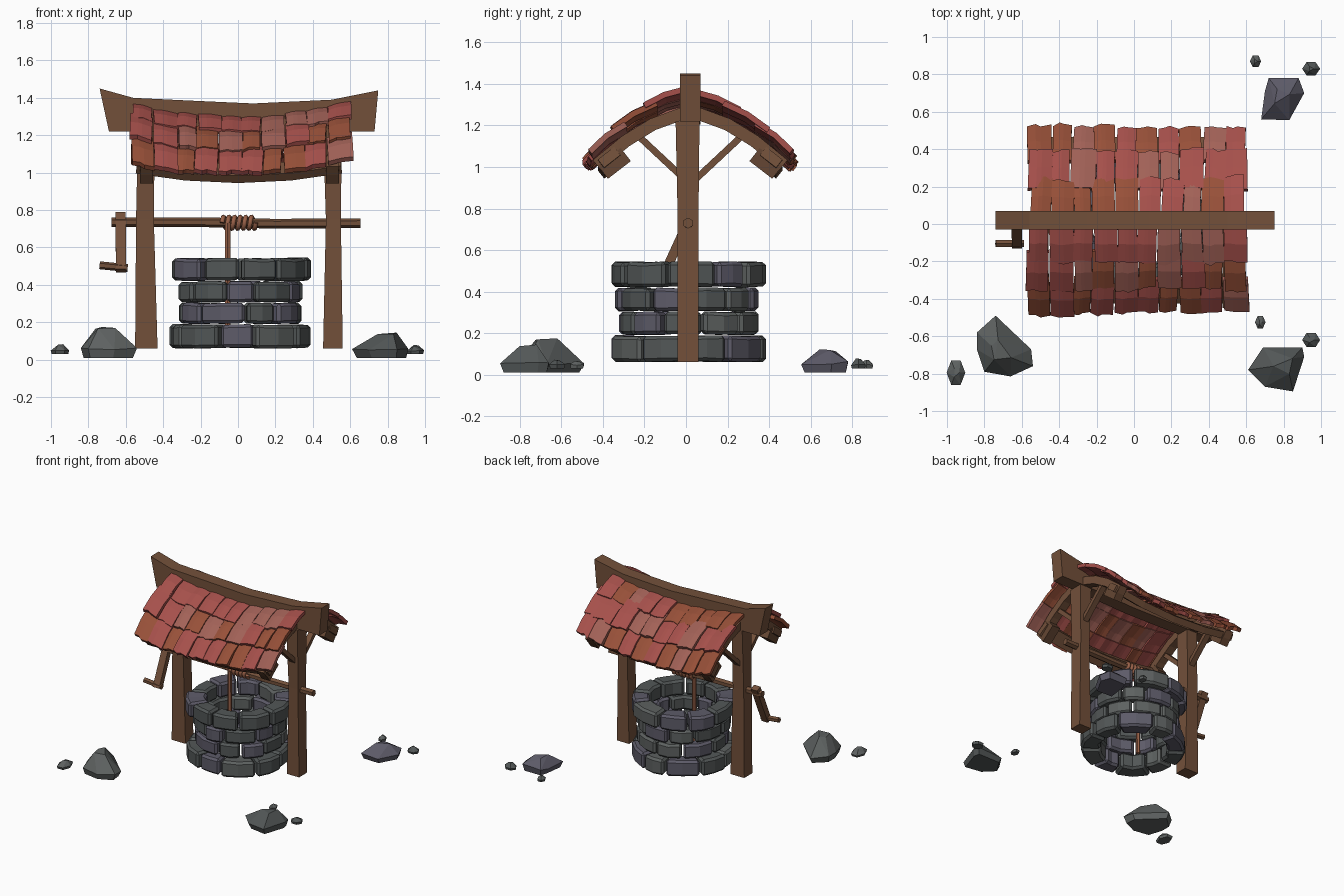
import bpy, bmesh, math, random
from mathutils import Vector

if "Cube" in bpy.data.objects:
    bpy.data.objects.remove(bpy.data.objects["Cube"])

random.seed(7)
J = lambda a: random.uniform(-a, a)


def mat(name, c):
    m = bpy.data.materials.new(name)
    m.diffuse_color = (*c, 1)
    m.use_nodes = True
    m.node_tree.nodes["Principled BSDF"].inputs["Base Color"].default_value = m.diffuse_color
    return m


WOOD = mat("wood", (0.17, 0.08, 0.042))
DARK = mat("dark_wood", (0.13, 0.062, 0.033))
ROPE = mat("rope", (0.32, 0.12, 0.065))
STONE = [mat("stone_grey", (0.11, 0.12, 0.118)), mat("stone_dark", (0.085, 0.095, 0.095)),
         mat("stone_violet", (0.11, 0.105, 0.14))]
TILE = [mat("tile_red", (0.38, 0.08, 0.07)), mat("tile_orange", (0.31, 0.08, 0.04)),
        mat("tile_pink", (0.36, 0.12, 0.095))]


def finish(name, bm, m, bevel=0):
    bmesh.ops.recalc_face_normals(bm, faces=bm.faces)
    me = bpy.data.meshes.new(name)
    bm.to_mesh(me)
    bm.free()
    me.materials.append(m)
    ob = bpy.data.objects.new(name, me)
    bpy.context.collection.objects.link(ob)
    if bevel:
        b = ob.modifiers.new("bevel", 'BEVEL')
        b.width, b.segments, b.limit_method, b.angle_limit = bevel, 1, 'ANGLE', math.radians(40)
    return ob


def loft(name, loops, m, bevel=0):
    """Skin equal-length closed sections and cap both ends."""
    bm = bmesh.new()
    vs = [[bm.verts.new(p) for p in lp] for lp in loops]
    n = len(vs[0])
    for a, b in zip(vs, vs[1:]):
        for i in range(n):
            bm.faces.new((a[i], a[(i + 1) % n], b[(i + 1) % n], b[i]))
    bm.faces.new(vs[0])
    bm.faces.new(vs[-1])
    return finish(name, bm, m, bevel)


def bar(name, path, w, h, m, side=(1, 0, 0), sides=4):
    """Bar along a path; w is measured along the side direction, h across it."""
    path, loops = [Vector(p) for p in path], []
    for i, p in enumerate(path):
        t = (path[min(i + 1, len(path) - 1)] - path[max(i - 1, 0)]).normalized()
        s = Vector(side)
        s = (s - t * s.dot(t)).normalized()
        u = t.cross(s)
        k = math.sqrt(2) if sides == 4 else 1
        ang = [2 * math.pi * (j + 0.5) / sides for j in range(sides)]
        loops.append([p + s * math.cos(a) * w / 2 * k + u * math.sin(a) * h / 2 * k for a in ang])
    return loft(name, loops, m)


def sag(x):
    return 0.065 * (x / 0.55) ** 2


# Well wall: four rings of chunky stones
RINGS = [(0.06, 0.19, 0.375), (0.19, 0.305, 0.335), (0.305, 0.42, 0.335), (0.42, 0.545, 0.375)]
for r, (z0, z1, ro) in enumerate(RINGS):
    n = 10
    cuts = [2 * math.pi * (k + 0.5 * (r % 2) + J(0.17)) / n for k in range(n)]
    cuts.append(cuts[0] + 2 * math.pi)
    for k in range(n):
        a0, a1 = cuts[k] + 0.02, cuts[k + 1] - 0.02
        dr, loops = J(0.01), []
        for t in (0, 0.5, 1):
            a = a0 + (a1 - a0) * t
            o, i, lo, hi = ro + dr + J(0.006), 0.245 + J(0.01), z0 + 0.003 + J(0.003), z1 - 0.003 + J(0.004)
            loops.append([(0.012 + q * math.cos(a), 0.008 + q * math.sin(a), z)
                          for q, z in ((i, lo), (o, lo), (o, hi), (i, hi))])
        loft(f"well_stone_{r}_{k}", loops, random.choice(STONE), 0.016)

# Posts: (z, x left, x right, y front, y back)
POSTS = {"left_post": [(0.06, -0.55, -0.43, -0.04, 0.06), (0.75, -0.545, -0.45, -0.04, 0.06),
                       (1.22, -0.535, -0.445, -0.05, 0.065)],
         "right_post": [(0.06, 0.455, 0.56, -0.04, 0.06), (0.75, 0.47, 0.55, -0.04, 0.06),
                        (1.22, 0.455, 0.555, -0.05, 0.065)]}
for name, secs in POSTS.items():
    loft(name, [[(a, c, z), (b, c, z), (b, d, z), (a, d, z)] for z, a, b, c, d in secs], WOOD)

# Sagging ridge beam: (x bottom, z bottom, x top, z top)
RIDGE = [(-0.69, 1.22, -0.74, 1.45), (-0.54, 1.22, -0.56, 1.40), (-0.25, 1.21, -0.25, 1.385),
         (0.08, 1.205, 0.08, 1.37), (0.5, 1.22, 0.5, 1.39), (0.73, 1.22, 0.75, 1.44)]
loft("ridge_beam", [[(a, -0.03, b), (a, 0.07, b), (c, 0.07, d), (c, -0.03, d)] for a, b, c, d in RIDGE], WOOD)

# Roof frame and tiles, mirrored front and back about y = 0.02
ROWS = [((0.02, 1.305), (0.225, 1.225)), ((0.17, 1.245), (0.375, 1.125)), ((0.32, 1.14), (0.5, 1.0))]
for s, side in ((-1, "front"), (1, "back")):
    Y = lambda d: 0.02 + s * d
    bar(f"{side}_eave_beam", [(x, Y(0.39), 0.995 + sag(x) * 0.8) for x in (-0.54, -0.28, 0, 0.28, 0.55)],
        0.1, 0.05, WOOD, side=(0, s * 0.78, -0.62))
    for x, lr in ((-0.49, "left"), (0.505, "right")):
        bar(f"{side}_{lr}_rafter", [(x, Y(d), z) for d, z in
            ((0.03, 1.26), (0.18, 1.205), (0.31, 1.125), (0.45, 1.01))], 0.065, 0.06, WOOD)
        bar(f"{side}_{lr}_rafter_block", [(x, Y(0.31), 1.06), (x, Y(0.42), 0.975)], 0.07, 0.08, DARK)
        bar(f"{side}_{lr}_brace", [(x, Y(0.02), 0.935), (x, Y(0.25), 1.15)], 0.045, 0.032, WOOD)
    for r, ((d0, z0), (d1, z1)) in enumerate(ROWS):
        nrm = Vector((z0 - z1, d1 - d0)).normalized()
        n = 10
        edges = [-0.565 + 1.165 * k / n + J(0.013) for k in range(n + 1)]
        for k in range(n):
            a, b = edges[k] + 0.002, edges[k + 1] - 0.002
            lift, skew, end, loops = J(0.007), J(0.012), 1 + J(0.07), []
            for u in (0, 0.35, 0.55, 1):
                e = end + J(0.05)
                arch = 0.006 * (u in (0.35, 0.55))
                top, low = [], []
                for t, bulge in ((0, 0), (0.5 * e, 0.012), (e, 0)):
                    x = a + (b - a) * u + skew * t
                    for lst, off in ((top, 0), (low, -0.028)):
                        q = bulge + arch + off + lift
                        lst.append((x, Y(d0 + (d1 - d0) * t + nrm.x * q),
                                    z0 + (z1 - z0) * t + nrm.y * q + sag(x)))
                loops.append(top + low[::-1])
            loft(f"{side}_tile_{r}_{k}", loops, random.choice(TILE))

# Axle, crank and handle
bar("axle", [(-0.675, 0.01, 0.735), (-0.2, 0.01, 0.735), (0.2, 0.01, 0.727), (0.655, 0.01, 0.73)],
    0.052, 0.052, WOOD, side=(0, 1, 0), sides=6)
bar("crank_arm", [(-0.628, 0.03, 0.78), (-0.625, -0.11, 0.475)], 0.055, 0.045, WOOD)
bar("crank_handle", [(-0.74, -0.105, 0.505), (-0.59, -0.105, 0.49)], 0.042, 0.042, WOOD, side=(0, 1, 0), sides=6)

# Rope wound on the axle, and its hanging end
cu = bpy.data.curves.new("rope_coil", 'CURVE')
cu.dimensions, cu.bevel_depth, cu.bevel_resolution, cu.use_fill_caps = '3D', 0.014, 1, True
N = 72
sp = cu.splines.new('POLY')
sp.points.add(N)
for i in range(N + 1):
    a = 2 * math.pi * 6 * i / N
    sp.points[i].co = (-0.085 + 0.18 * i / N, 0.01 - 0.03 * math.cos(a), 0.732 + 0.03 * math.sin(a), 1)
cu.materials.append(ROPE)
bpy.context.collection.objects.link(bpy.data.objects.new("rope_coil", cu))
bar("hanging_rope", [(-0.055, -0.025, 0.73), (-0.055, -0.022, 0.4), (-0.055, -0.02, 0.08)], 0.032, 0.032, ROPE, sides=6)


def rock(name, outline, apex, z0, zmid, ztop, m):
    """Faceted boulder: hull of a ground outline, a shoulder ring and a small top."""
    bm = bmesh.new()
    A = Vector(apex)
    for i, p in enumerate(outline):
        p = Vector(p)
        for f, z in ((0.12, z0), (0, zmid + J(0.2) * (zmid - z0))):
            bm.verts.new((*p.lerp(A, f), z))
        if i % 2 == 0:
            bm.verts.new((*p.lerp(A, 0.65), ztop + J(0.06) * (ztop - z0) - 0.005))
    res = bmesh.ops.convex_hull(bm, input=bm.verts)
    junk = {g for g in res["geom_interior"] + res["geom_unused"] if isinstance(g, bmesh.types.BMVert)}
    bmesh.ops.delete(bm, geom=list(junk), context='VERTS')
    bmesh.ops.dissolve_limit(bm, angle_limit=0.15, verts=bm.verts, edges=bm.edges)
    finish(name, bm, m)


# Three large boulders
rock("front_left_boulder", [(-0.74, -0.49), (-0.55, -0.67), (-0.54, -0.76), (-0.66, -0.815), (-0.8, -0.79),
                            (-0.84, -0.67), (-0.84, -0.58)], (-0.72, -0.69), 0.01, 0.06, 0.172, STONE[0])
rock("front_right_boulder", [(0.61, -0.78), (0.69, -0.66), (0.9, -0.66), (0.91, -0.71), (0.85, -0.895),
                             (0.7, -0.87)], (0.82, -0.75), 0.01, 0.055, 0.142, STONE[1])
rock("back_right_boulder", [(0.68, 0.56), (0.7, 0.71), (0.72, 0.78), (0.88, 0.78), (0.91, 0.7), (0.83, 0.555)],
     (0.79, 0.69), 0.01, 0.055, 0.122, STONE[2])

# Pebbles: centre x, y, half sizes, top
PEBBLES = [(-0.952, -0.795, 0.05, 0.068, 0.085), (0.947, -0.62, 0.048, 0.04, 0.075), (0.675, -0.525, 0.028, 0.035, 0.07),
           (0.947, 0.83, 0.048, 0.037, 0.08), (0.65, 0.87, 0.03, 0.033, 0.075)]
for i, (x, y, a, b, zt) in enumerate(PEBBLES):
    ring = [(x + a * math.cos(k * math.pi / 3), y + b * math.sin(k * math.pi / 3) * 1.1) for k in range(6)]
    rock(f"pebble_{i}", ring, (x, y), 0.03, 0.047, zt, STONE[i % 2])
